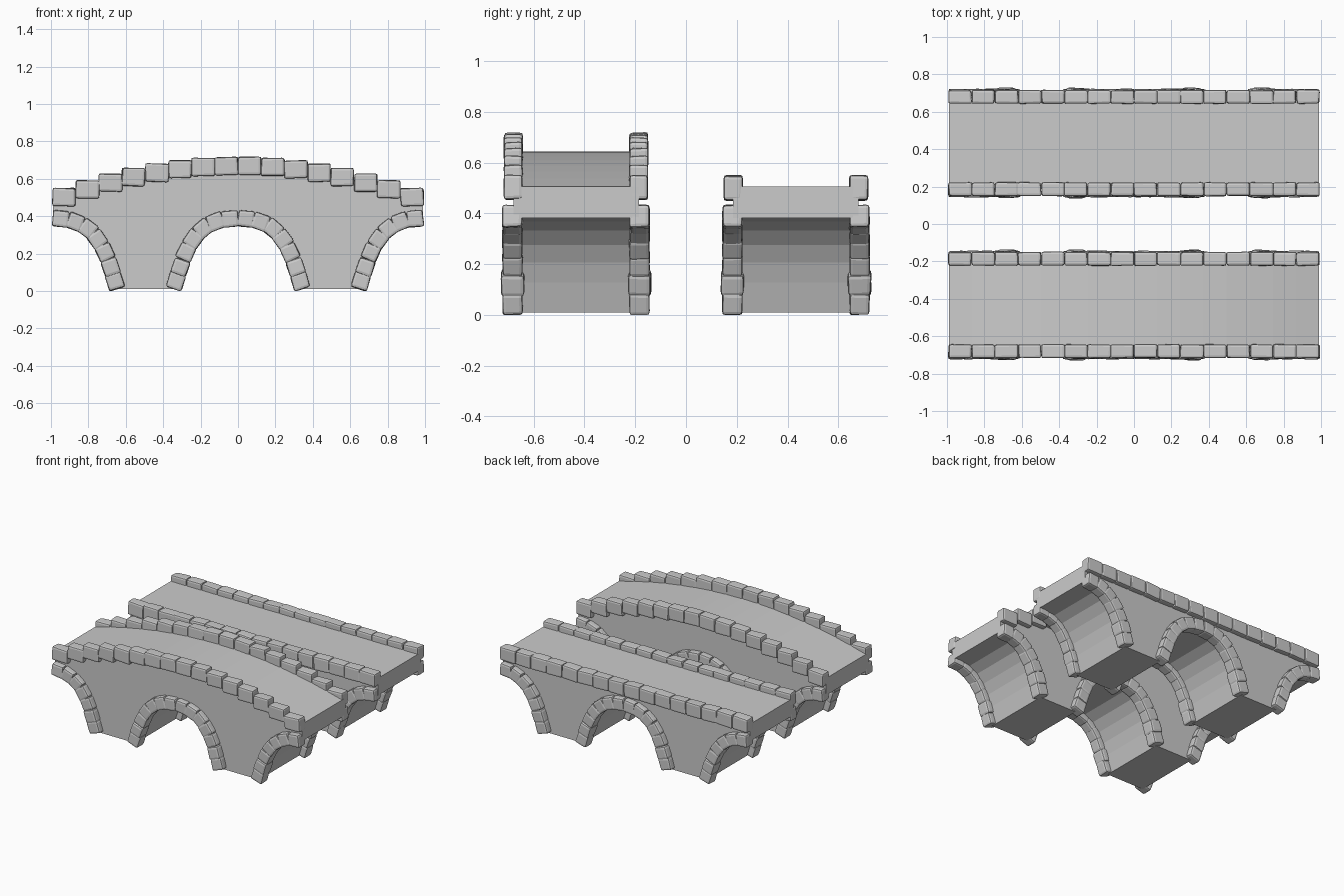
import bpy, bmesh, random
from math import atan2
from mathutils import Vector, Matrix

if "Cube" in bpy.data.objects:
    bpy.data.objects.remove(bpy.data.objects["Cube"])

random.seed(4)
BRIDGE_Y = 0.433      # distance of each bridge centre from y = 0
HALF_W = 0.247        # half width of a bridge body
PERIOD = 0.99         # spacing of arches
# Voussoir centres of half an arch, from springing to crown
HALF_ARCH = [(0.332, 0.052), (0.309, 0.127), (0.279, 0.206), (0.240, 0.275),
             (0.188, 0.332), (0.121, 0.370), (0.043, 0.386)]


def finish(bm, name):
    bmesh.ops.recalc_face_normals(bm, faces=bm.faces)
    mesh = bpy.data.meshes.new(name)
    bm.to_mesh(mesh)
    bm.free()
    obj = bpy.data.objects.new(name, mesh)
    bpy.context.collection.objects.link(obj)
    return obj


def add_stone(bm, pos, size, angle=0.0):
    """Rough block: jittered cube with chamfered edges."""
    part = bmesh.new()
    bmesh.ops.create_cube(part, size=1)
    for v in part.verts:
        v.co = Vector(v.co[i] * size[i] * random.uniform(0.93, 1.04) for i in range(3))
    bmesh.ops.bevel(part, geom=part.edges[:], offset=min(size) * 0.17,
                    segments=2, profile=0.6, affect='EDGES')
    part.transform(Matrix.Translation(pos) @ Matrix.Rotation(-angle, 4, 'Y'))
    tmp = bpy.data.meshes.new("tmp")
    part.to_mesh(tmp)
    part.free()
    bm.from_mesh(tmp)
    bpy.data.meshes.remove(tmp)


def body(name, y, deck):
    """Side profile with the arch openings, extruded across the bridge."""
    soffit = [(0.345, 0.01), (0.309, 0.127), (0.279, 0.206), (0.240, 0.275),
              (0.188, 0.332), (0.121, 0.367), (0.043, 0.381)]
    right = [(-x, z) for x, z in soffit]
    left = soffit[::-1]
    prof = [(-PERIOD, 0.381)] + [(x - PERIOD, z) for x, z in left]
    prof += [(x, z) for x, z in right] + left
    prof += [(x + PERIOD, z) for x, z in right] + [(PERIOD, 0.381)]
    n = 16
    prof += [(PERIOD * (1 - 2 * i / n), deck(PERIOD * (1 - 2 * i / n))) for i in range(n + 1)]
    bm = bmesh.new()
    face = bm.faces.new([bm.verts.new((x, y - HALF_W, z)) for x, z in prof])
    ext = bmesh.ops.extrude_face_region(bm, geom=[face])
    bmesh.ops.translate(bm, vec=(0, 2 * HALF_W, 0),
                        verts=[g for g in ext['geom'] if isinstance(g, bmesh.types.BMVert)])
    finish(bm, name)


def arch_ring(name, y):
    """Centre arch plus a half arch at each end."""
    bm = bmesh.new()
    for cx, sides in ((-PERIOD, (1,)), (0, (-1, 1)), (PERIOD, (-1,))):
        for s in sides:
            for i, (x, z) in enumerate(HALF_ARCH):
                a = HALF_ARCH[max(i - 1, 0)]
                b = HALF_ARCH[i + 1] if i < 6 else (-0.043, 0.386)
                angle = atan2(b[1] - a[1], s * (b[0] - a[0]))
                depth = 0.092 if i == 1 else 0.08
                add_stone(bm, (cx + s * x, y, z), (0.088, depth, 0.089), angle)
    finish(bm, name)


def parapet(name, y, height):
    bm = bmesh.new()
    for i in range(16):
        x = -0.93 + i * 0.124
        add_stone(bm, (x, y, height(x)), (0.126, 0.074, 0.098),
                  random.uniform(-0.03, 0.03))
    finish(bm, name)


# Front bridge has a humped deck, back bridge a level one
bridges = [
    ("humped_bridge", -BRIDGE_Y, lambda x: 0.643 - 0.141 * x * x,
     lambda x: 0.669 - 0.193 * x * x),
    ("level_bridge", BRIDGE_Y, lambda x: 0.505, lambda x: 0.5),
]
for name, y, deck, coping in bridges:
    body(name + "_body", y, deck)
    for side, s in (("front", -1), ("back", 1)):
        arch_ring(f"{name}_arch_stones_{side}", y + s * 0.25)
        parapet(f"{name}_parapet_{side}", y + s * HALF_W, coping)
